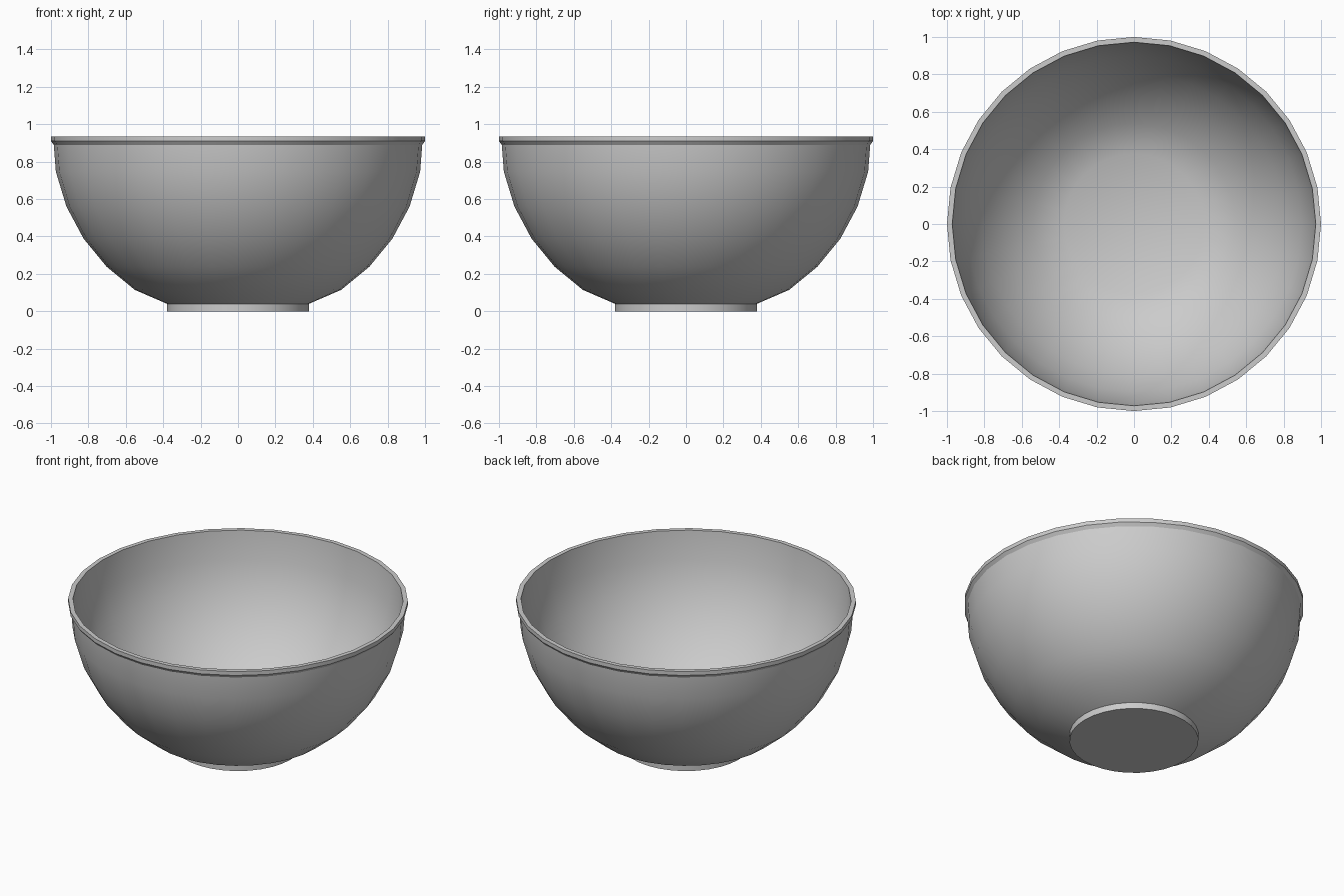
import bpy, bmesh, math

if "Cube" in bpy.data.objects:
    bpy.data.objects.remove(bpy.data.objects["Cube"])

SEG = 32


def lathe(name, profile, closed=False, angle=30):
    """Revolve (radius, z) points around z; radius 0 becomes a pole."""
    bm = bmesh.new()
    rings = []
    for r, z in profile:
        if r == 0:
            rings.append([bm.verts.new((0, 0, z))] * SEG)
        else:
            rings.append([bm.verts.new((r * math.cos(2 * math.pi * i / SEG),
                                        r * math.sin(2 * math.pi * i / SEG), z))
                          for i in range(SEG)])
    for a, b in zip(rings, rings[1:]):
        for i in range(SEG):
            j = (i + 1) % SEG
            bm.faces.new(list(dict.fromkeys((a[i], a[j], b[j], b[i]))))
    bmesh.ops.recalc_face_normals(bm, faces=bm.faces)
    mesh = bpy.data.meshes.new(name)
    bm.to_mesh(mesh)
    bm.free()
    ob = bpy.data.objects.new(name, mesh)
    bpy.context.collection.objects.link(ob)
    bpy.ops.object.select_all(action='DESELECT')
    ob.select_set(True)
    bpy.context.view_layer.objects.active = ob
    bpy.ops.object.shade_smooth_by_angle(angle=math.radians(angle))
    return ob


def arc(radius, cz):
    """Hemisphere rings from the foot up to just below the rim."""
    return [(radius * math.sin(math.radians(11.25 * k)),
             cz - radius * math.cos(math.radians(11.25 * k))) for k in range(3, 8)]


# Bowl: foot, outer wall, rolled rim, inner wall and flat inner floor
foot = [(0, 0), (0.38, 0), (0.38, 0.04)]
outer = arc(0.993, 0.94)
rim = [(0.985, 0.89), (1.0, 0.91), (1.0, 0.935), (0.972, 0.935)]
inner = arc(0.972, 0.94)[::-1]
floor = [(0.375, 0.055), (0, 0.055)]
lathe("bowl", foot + outer + rim + inner + floor)
